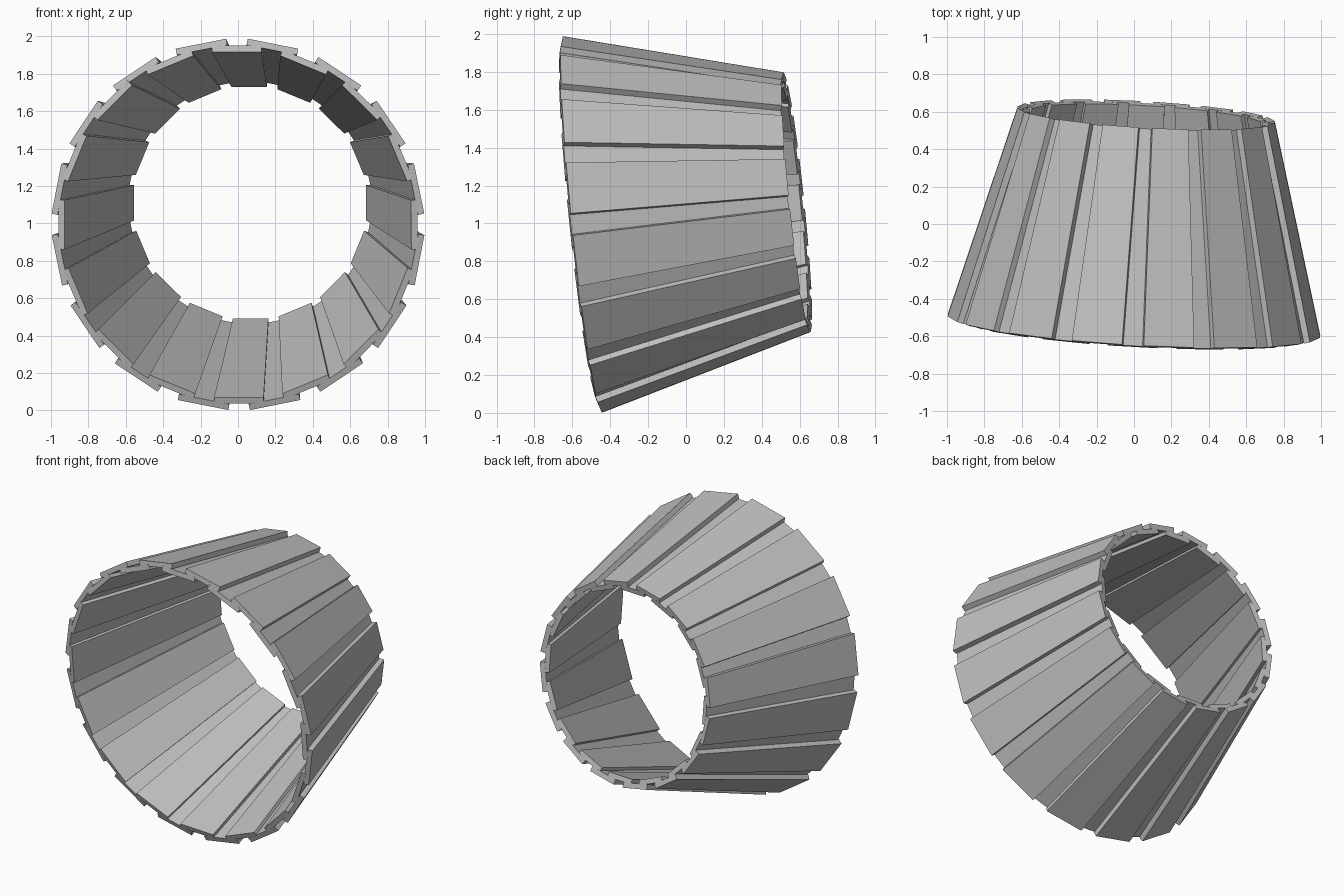
import bpy, bmesh, math
from mathutils import Matrix, Vector

if "Cube" in bpy.data.objects:
    bpy.data.objects.remove(bpy.data.objects["Cube"])

# One plain grey for the whole model
grey = bpy.data.materials.new("plain_grey")
grey.diffuse_color = (0.52, 0.52, 0.52, 1)
grey.use_nodes = True
grey.node_tree.nodes["Principled BSDF"].inputs["Base Color"].default_value = grey.diffuse_color

COUNT = 16
START = Vector((0.0, -0.545, 0.995))     # centre of the wide front opening
END = Vector((0.065, 0.585, 1.112))      # centre of the narrow back opening
LENGTH = (END - START).length
R_WIDE, R_NARROW = 0.99, 0.683           # outer face distance from the axis

# Frame of the tilted cone: local y runs along its axis
axis = (END - START).normalized()
right = axis.cross(Vector((0, 0, 1))).normalized()
up = right.cross(axis)
frame = Matrix((right, axis, up)).transposed().to_4x4()
frame.translation = START

# Outward normal of the sloping wall as (radial, axial)
slope = math.atan2(R_WIDE - R_NARROW, LENGTH)
N_RAD, N_AX = math.cos(slope), math.sin(slope)


def add_stave(bm, angle, depth, thick, wide, narrow):
    """Tapered flat board lying on the cone, its outer face sunk by depth."""
    radial = Vector((math.sin(angle), 0, math.cos(angle)))
    tangent = Vector((math.cos(angle), 0, -math.sin(angle)))
    along = Vector((0, 1, 0))
    rings = []
    for r, y, w in ((R_WIDE, 0, wide), (R_NARROW, LENGTH, narrow)):
        ring = []
        for d, s in ((depth, -1), (depth, 1), (depth + thick, 1), (depth + thick, -1)):
            p = radial * (r - d * N_RAD) + along * (y - d * N_AX) + tangent * (s * w / 2)
            ring.append(bm.verts.new(p))
        rings.append(ring)
    a, b = rings
    bm.faces.new(a)
    bm.faces.new(b[::-1])
    for i in range(4):
        j = (i + 1) % 4
        bm.faces.new((a[i], b[i], b[j], a[j]))


def stave_ring(name, turn, depth, thick, wide, narrow):
    bm = bmesh.new()
    for i in range(COUNT):
        add_stave(bm, (i + turn) * math.tau / COUNT, depth, thick, wide, narrow)
    bmesh.ops.recalc_face_normals(bm, faces=bm.faces)
    mesh = bpy.data.meshes.new(name)
    bm.to_mesh(mesh)
    bm.free()
    mesh.transform(frame)
    mesh.materials.append(grey)
    obj = bpy.data.objects.new(name, mesh)
    bpy.context.collection.objects.link(obj)
    return obj


# Outer boards cover the joints between the inner boards
stave_ring("outer_staves", 0.5, 0.0, 0.034, 0.275, 0.196)
stave_ring("inner_staves", 0.0, 0.03, 0.034, 0.265, 0.19)
